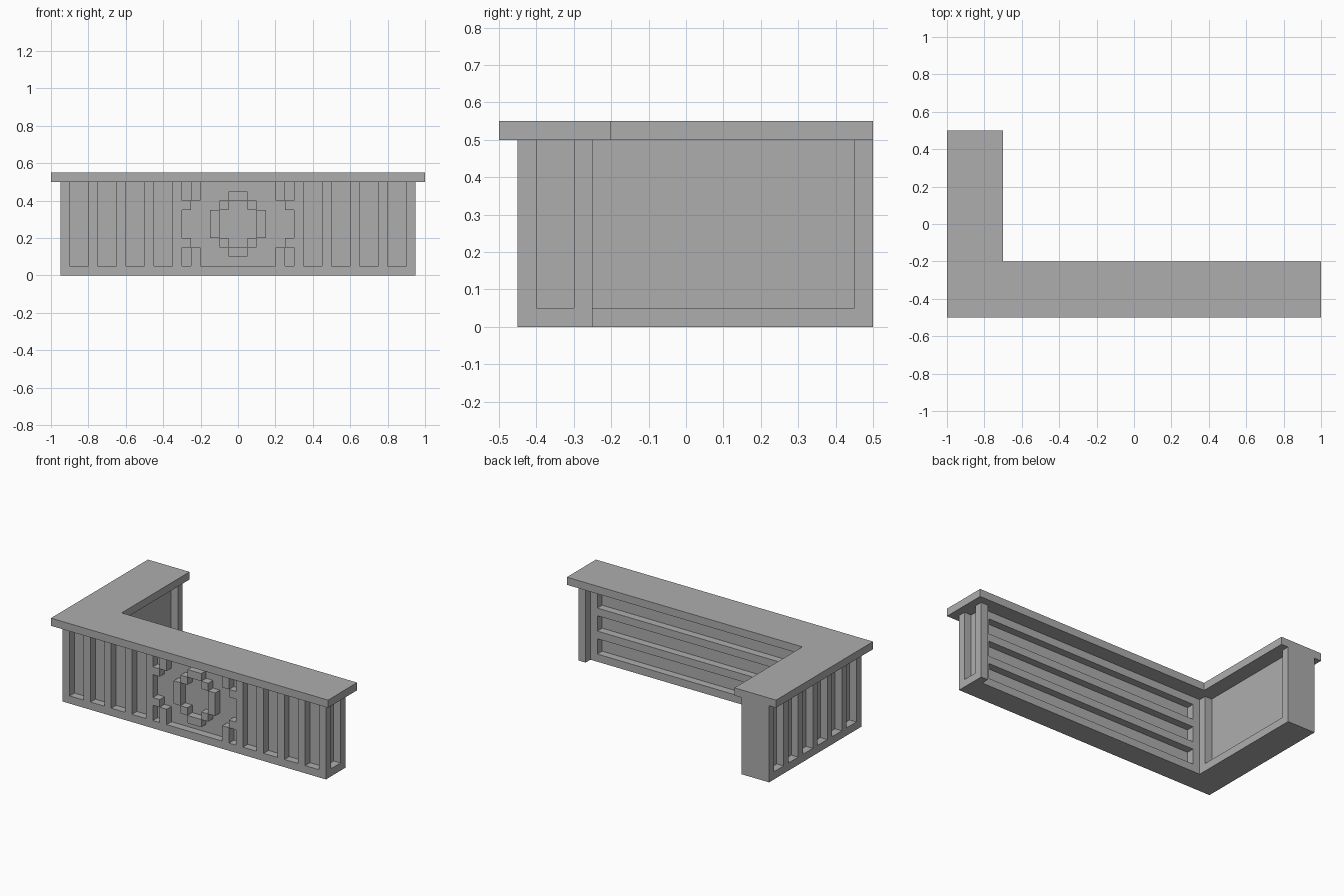
import bpy
import bmesh

if "Cube" in bpy.data.objects:
    bpy.data.objects.remove(bpy.data.objects["Cube"], do_unlink=True)

grey = bpy.data.materials.new("plain_grey")
grey.use_nodes = True
tone = (0.42, 0.42, 0.42, 1)
grey.diffuse_color = tone
grey.node_tree.nodes["Principled BSDF"].inputs["Base Color"].default_value = tone

U = 0.05          # panel thickness, rib width and overhang
TOP = 0.5         # underside of the worktop


def add_prism(bm, outline, z0, z1):
    """Extrude a flat outline from z0 to z1."""
    face = bm.faces.new([bm.verts.new((x, y, z0)) for x, y in outline])
    ext = bmesh.ops.extrude_face_region(bm, geom=[face])
    moved = [v for v in ext["geom"] if isinstance(v, bmesh.types.BMVert)]
    bmesh.ops.translate(bm, verts=moved, vec=(0, 0, z1 - z0))


def add_box(bm, x, y, z):
    add_prism(bm, [(x[0], y[0]), (x[1], y[0]), (x[1], y[1]), (x[0], y[1])], *z)


def finish(name, bm):
    bmesh.ops.recalc_face_normals(bm, faces=bm.faces[:])
    mesh = bpy.data.meshes.new(name)
    bm.to_mesh(mesh)
    bm.free()
    mesh.materials.append(grey)
    obj = bpy.data.objects.new(name, mesh)
    bpy.context.collection.objects.link(obj)
    return obj


def prism(name, outline, z0, z1):
    bm = bmesh.new()
    add_prism(bm, outline, z0, z1)
    return finish(name, bm)


def boxes(name, items):
    bm = bmesh.new()
    for item in items:
        add_box(bm, *item)
    return finish(name, bm)


def mirrored(items):
    return items + [((-x[1], -x[0]), y, z) for x, y, z in items]


def span(start, size=U):
    return (start, start + size)


full = (U, TOP)
front = span(-0.45)
back = span(-0.35)
left = span(-0.95)

# L-shaped worktop, plinth and recessed core
prism("worktop", [(-1, -0.5), (1, -0.5), (1, -0.2), (-0.7, -0.2), (-0.7, 0.5), (-1, 0.5)],
      TOP, TOP + U)
prism("plinth", [(-0.95, -0.45), (0.95, -0.45), (0.95, -0.25), (0.9, -0.25), (0.9, -0.3),
                 (-0.75, -0.3), (-0.75, 0.5), (-0.95, 0.5)], 0, U)
prism("core", [(-0.9, -0.4), (0.9, -0.4), (0.9, -0.35), (-0.8, -0.35), (-0.8, 0.45),
               (-0.9, 0.45)], U, TOP)

# Posts at the corners and ends
boxes("front_corner_posts", mirrored([(left, front, full)]))
boxes("right_end_post", [(span(0.9), span(-0.3), full)])
boxes("inner_corner_post", [((-0.8, -0.75), (-0.35, -0.25), full)])
boxes("arm_end_panel", [((-0.95, -0.75), span(0.45), full)])

# Upright ribs on the front and the left side
boxes("front_ribs", mirrored([(span(-0.8 + 0.15 * i), front, full) for i in range(4)]))
boxes("side_ribs", [(left, span(-0.3 + 0.15 * i), full) for i in range(5)])

# Rails and stiles on the staff side
boxes("back_rails", [((-0.7, 0.85), back, span(0.15 * i)) for i in (1, 2, 3)])
boxes("back_stiles", [(span(x), back, full) for x in (-0.75, 0.85)])

# Stepped frame around the centre panel
boxes("centre_frame", mirrored([
    (span(-0.3), front, span(0.35)),
    (span(-0.3), front, span(0.15)),
    (span(-0.25), front, (0.4, TOP)),
    (span(-0.25), front, (U, 0.15)),
]))

# Stepped ring ornament in the middle of the panel
ring = [(span(0.1), front, (0.2, 0.35)),
        (span(0.05), front, span(0.35)),
        (span(0.05), front, span(0.15))]
bars = [((-0.05, 0.05), front, span(z)) for z in (0.1, 0.4)]
boxes("centre_ornament", mirrored(ring) + bars)
